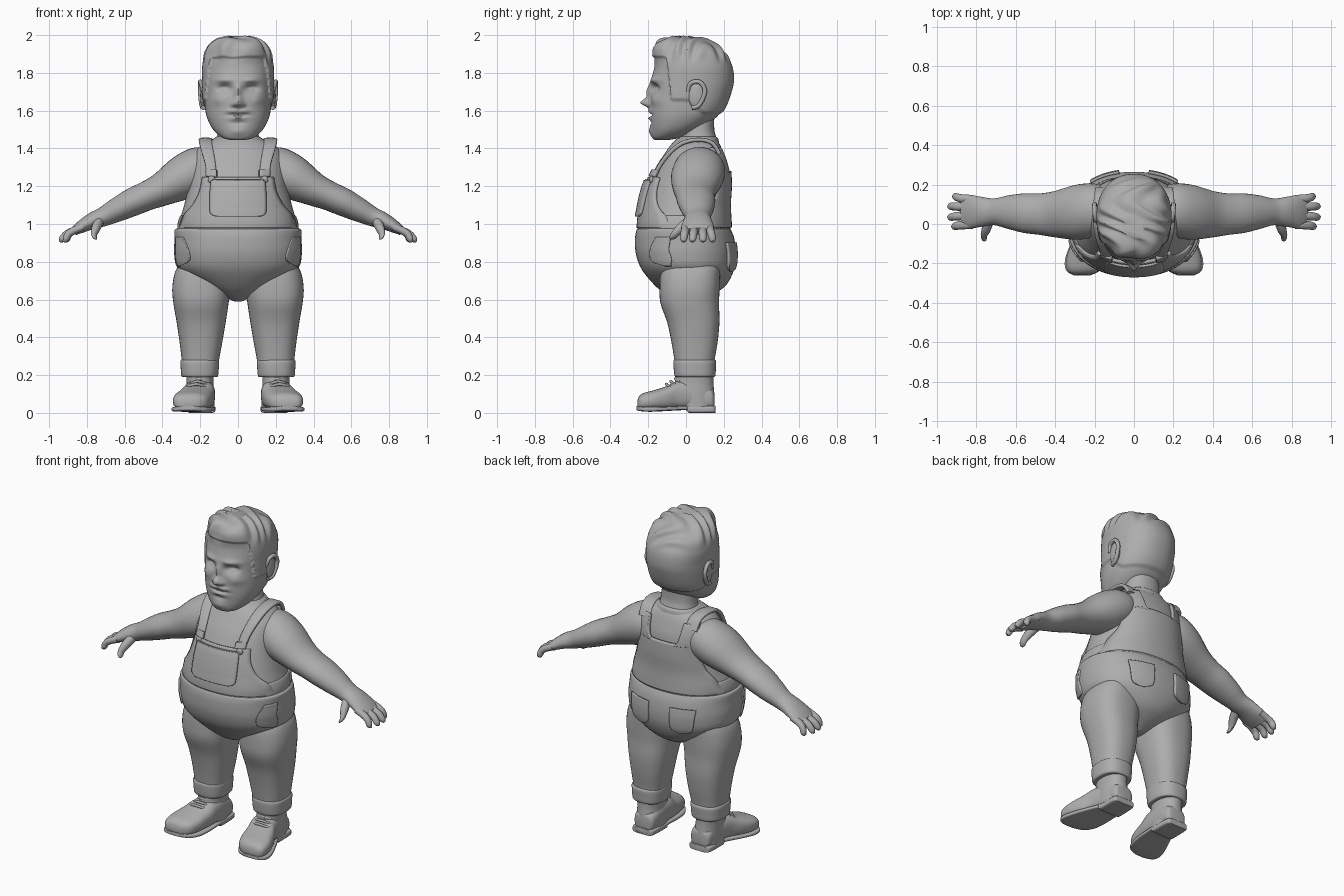
import bpy, bmesh, math
from mathutils import Vector

grey = bpy.data.materials.new("plain_grey")
grey.diffuse_color = (0.42, 0.42, 0.42, 1)


def finish(name, bm, angle=45):
    bmesh.ops.recalc_face_normals(bm, faces=bm.faces)
    me = bpy.data.meshes.new(name)
    bm.to_mesh(me)
    bm.free()
    me.materials.append(grey)
    ob = bpy.data.objects.new(name, me)
    bpy.context.collection.objects.link(ob)
    bpy.context.view_layer.objects.active = ob
    ob.select_set(True)
    bpy.ops.object.shade_smooth_by_angle(angle=math.radians(angle))
    ob.select_set(False)
    return ob


def spline(keys, steps):
    """Smooth interpolation through tuples of numbers."""
    out = []
    for i in range(len(keys) - 1):
        a, b, c, d = (keys[max(0, min(len(keys) - 1, i + j))] for j in (-1, 0, 1, 2))
        for s in range(steps):
            t = s / steps
            out.append(tuple(q + 0.5 * t * (r - p + t * (2 * p - 5 * q + 4 * r - w + t * (3 * (q - r) + w - p)))
                             for p, q, r, w in zip(a, b, c, d)))
    return out + [keys[-1]]


def loft(name, rings, warp=None, angle=45):
    bm = bmesh.new()
    rows = [[bm.verts.new(warp(p) if warp else p) for p in ring] for ring in rings]
    n = len(rows[0])
    for a, b in zip(rows, rows[1:]):
        for i in range(n):
            bm.faces.new((a[i], a[(i + 1) % n], b[(i + 1) % n], b[i]))
    for r in (rows[0], rows[-1]):
        bm.faces.new(r)
    return finish(name, bm, angle)


def oval(i, count, n):
    a = 2 * math.pi * i / count
    c, s = math.cos(a), math.sin(a)
    return math.copysign(abs(c) ** (2 / n), c), math.copysign(abs(s) ** (2 / n), s)


def column(name, keys, side=1, axis="z", n=2.2, count=40, steps=5, warp=None, angle=45):
    """Loft of rounded sections; key = (level, x0, x1, low, high)."""
    rings = []
    for l, x0, x1, lo, hi in spline(keys, steps):
        ring = []
        for i in range(count):
            c, s = oval(i, count, n)
            x, o = side * ((x0 + x1) / 2 + (x1 - x0) / 2 * c), (lo + hi) / 2 + (hi - lo) / 2 * s
            ring.append(Vector((x, o, l) if axis == "z" else (x, l, o)))
        rings.append(ring)
    return loft(name, rings, warp, angle)


def tube(name, keys, side=1, across=(0, 1, 0), n=2, count=20, steps=5):
    """Loft along a path; key = (x, y, z, half width, half thickness)."""
    pts, across, rings = spline(keys, steps), Vector(across), []
    for k, p in enumerate(pts):
        t = Vector(pts[min(k + 1, len(pts) - 1)][:3]) - Vector(pts[max(k - 1, 0)][:3])
        nor = t.cross(across).normalized()
        ring = []
        for i in range(count):
            c, s = oval(i, count, n)
            q = Vector(p[:3]) + across * p[3] * c + nor * p[4] * s
            ring.append(Vector((q.x * side, q.y, q.z)))
        rings.append(ring)
    return loft(name, rings)


def surface(table, x, z, face, n=2.2):
    """Depth of a symmetric column at (x, z); face -1 front, 1 back."""
    l, x0, x1, lo, hi = min(table, key=lambda r: abs(r[0] - z))
    u = min(1, abs(x) / x1)
    return (lo + hi) / 2 + face * (hi - lo) / 2 * (1 - u ** n) ** (1 / n)


def plate(name, table, face, rows, off, thick=0.02, cols=20):
    """Cloth panel that follows a column; row = (z, x from, x to)."""
    bm = bmesh.new()
    grid = []
    for z, a, b in spline(rows, 6):
        xs = [a + (b - a) * i / cols for i in range(cols + 1)]
        grid.append([bm.verts.new((x, surface(table, x, z, face) + face * off, z)) for x in xs])
    for r, q in zip(grid, grid[1:]):
        for i in range(cols):
            bm.faces.new((r[i], r[i + 1], q[i + 1], q[i]))
    ob = finish(name, bm)
    mod = ob.modifiers.new("thickness", "SOLIDIFY")
    mod.thickness, mod.offset = thick, 0


def ball(name, at, size):
    bm = bmesh.new()
    bmesh.ops.create_uvsphere(bm, u_segments=20, v_segments=12, radius=1)
    for v in bm.verts:
        v.co = Vector(at) + Vector(a * b for a, b in zip(v.co, size))
    finish(name, bm)


# Shirt torso and trouser seat
torso = [(0.90, -.30, .30, -.24, .23), (1.0, -.31, .31, -.245, .225), (1.1, -.285, .285, -.23, .22),
         (1.2, -.262, .262, -.205, .225), (1.3, -.25, .25, -.16, .22), (1.37, -.235, .235, -.115, .20),
         (1.42, -.19, .19, -.08, .18), (1.455, -.12, .12, -.045, .155)]
pants = [(.59, -.02, .02, -.03, .06), (.63, -.11, .11, -.11, .15), (.68, -.205, .205, -.17, .215),
         (.76, -.315, .315, -.235, .255), (.84, -.338, .338, -.265, .265), (.92, -.336, .336, -.27, .256),
         (.965, -.336, .336, -.263, .24), (.975, -.325, .325, -.255, .232)]
column("shirt_torso", torso, count=64)
column("trouser_seat", pants, count=64)
T, P = spline(torso, 30), spline(pants, 30)

# Overalls: waist band, bib, back panel, pockets
column("overall_waist", [(.95, -.322, .322, -.258, .236), (1.0, -.32, .32, -.256, .236),
                         (1.04, -.308, .308, -.249, .233), (1.045, -.298, .298, -.24, .225)], count=64)
plate("bib", T, -1, [(.98, -.305, .305), (1.04, -.285, .285), (1.1, -.235, .235), (1.17, -.2, .2), (1.245, -.185, .185)], .006)
plate("back_panel", T, 1, [(.98, -.305, .305), (1.06, -.275, .275), (1.13, -.235, .235), (1.2, -.215, .215), (1.28, -.205, .205)], .008)
plate("chest_pocket", T, -1, [(1.04, -.115, .115), (1.05, -.14, .14), (1.07, -.148, .148), (1.14, -.148, .148),
                              (1.22, -.142, .142), (1.23, -.13, .13)], .022, .016)
for s, tag in ((1, "left"), (-1, "right")):
    plate("back_shoulder_" + tag, T, 1, [(1.27, s * .07, s * .205), (1.30, s * .1, s * .2), (1.4, s * .115, s * .19)], .008)
    plate("back_pocket_" + tag, P, 1, [(.75, s * .125, s * .155), (.775, s * .08, s * .2), (.86, s * .075, s * .215),
                                       (.90, s * .075, s * .22)], .006, .016)
    plate("side_pocket_" + tag, P, -1, [(.78, s * .30, s * .315), (.81, s * .255, s * .325), (.87, s * .265, s * .327),
                                        (.93, s * .29, s * .327)], .004, .012)
    # Shoulder straps and buckles
    f = lambda x, z, d: surface(T, x, z, d) + d * .012
    tube("strap_" + tag, [(.14, f(.14, 1.25, -1), 1.25, .026, .011), (.147, f(.147, 1.32, -1), 1.32, .028, .011),
                          (.163, f(.163, 1.39, -1), 1.39, .032, .011), (.172, -.01, 1.432, .034, .011),
                          (.172, .07, 1.446, .036, .011), (.165, .14, 1.428, .038, .011),
                          (.158, f(.158, 1.37, 1), 1.37, .04, .011)], s, (1, 0, 0), n=4)
    plate("buckle_" + tag, T, -1, [(1.25, s * .112, s * .168), (1.285, s * .112, s * .168)], .022, .02, 4)
    ball("button_" + tag, (s * .14, f(.14, 1.235, -1) - .006, 1.235), (.02, .012, .02))

    # Arm, palm and fingers
    tube("arm_" + tag, [(.12, .07, 1.315, .11, .09), (.20, .07, 1.29, .135, .12), (.29, .06, 1.245, .14, .118),
                        (.40, .05, 1.185, .118, .09), (.48, .05, 1.15, .105, .078), (.56, .055, 1.115, .1, .074),
                        (.64, .06, 1.075, .085, .064), (.71, .062, 1.04, .068, .052), (.77, .062, 1.017, .075, .044),
                        (.83, .062, .985, .085, .033), (.87, .062, .96, .078, .022)], s, count=32)
    for i, (y0, y1, x1) in enumerate(((-.005, -.012, .925), (.042, .035, .945), (.088, .09, .945), (.128, .14, .92))):
        tube(f"finger_{i}_{tag}", [(.82, y0, .985, .02, .02), (.865, y0, .967, .022, .02), ((.87 + x1) / 2, (y0 + y1) / 2, .947, .021, .019),
                                   (x1 - .012, y1, .918, .018, .017), (x1, y1, .907, .006, .006)], s, count=12, steps=4)
    tube("thumb_" + tag, [(.73, .03, 1.02, .03, .03), (.75, -.02, .985, .03, .027), (.762, -.05, .955, .022, .022),
                          (.762, -.07, .93, .019, .018), (.76, -.077, .92, .007, .006)], s, (.6, .7, .4), count=12)

    # Trouser leg and rolled cuff
    column("leg_" + tag, [(.79, .05, .31, -.12, .18), (.74, .04, .335, -.135, .18), (.66, .04, .348, -.14, .178),
                          (.58, .05, .342, -.135, .175), (.48, .065, .325, -.1, .177), (.38, .082, .31, -.078, .168),
                          (.28, .1, .298, -.062, .152), (.21, .108, .292, -.055, .148)], s, n=2.5)
    column("cuff_" + tag, [(.19, .115, .288, -.05, .145), (.195, .106, .3, -.06, .155), (.23, .102, .303, -.065, .158),
                           (.272, .1, .305, -.067, .16), (.28, .106, .297, -.06, .152)], s, n=2.5, steps=3)

    # Boot: shaft, foot, sole, heel, laces
    column("boot_shaft_" + tag, [(.03, .125, .27, -.06, .15), (.1, .125, .272, -.07, .15), (.16, .13, .272, -.06, .145),
                                 (.21, .128, .275, -.055, .145)], s)
    column("boot_foot_" + tag, [(.15, .16, .23, .03, .1), (.135, .13, .258, .015, .13), (.05, .122, .268, .015, .17), (-.04, .122, .29, .015, .17),
                                (-.10, .13, .318, .012, .142), (-.17, .142, .342, .012, .12), (-.225, .165, .342, .012, .105),
                                (-.25, .2, .325, .02, .085), (-.258, .235, .295, .035, .06)], s, "y", n=2.6)
    column("boot_sole_" + tag, [(.155, .15, .24, 0, .035), (.14, .125, .266, 0, .038), (.02, .12, .27, 0, .038), (.0, .12, .275, .014, .038),
                                (-.1, .122, .322, .01, .034), (-.18, .135, .35, .006, .032), (-.235, .17, .345, .008, .034),
                                (-.262, .225, .305, .015, .036)], s, "y", n=5)
    for i in range(3):
        y, z = -.052 - .024 * i, .182 - .014 * i
        tube(f"lace_{i}_{tag}", [(.155 + .004 * i, y + .02, z - .02, .008, .008), (.205 + .008 * i, y - .004, z - .002, .008, .008),
                                 (.25 + .014 * i, y + .02, z - .02, .008, .008)], s, count=8)

    # Ear with rim
    ball("ear_" + tag, (s * .186, .055, 1.68), (.014, .042, .068))
    tube("ear_rim_" + tag, [(.186, .01, 1.70, .01, .01), (.195, .025, 1.745, .012, .012), (.2, .075, 1.75, .012, .012),
                            (.2, .1, 1.70, .012, .012), (.193, .07, 1.63, .012, .012), (.185, .03, 1.615, .012, .012)],
         s, (1, 0, 0), count=10)

# Neck and shirt collar
column("neck", [(1.40, -.13, .13, -.04, .17), (1.46, -.112, .112, -.025, .16), (1.50, -.105, .105, -.02, .15), (1.58, -.1, .1, -.02, .15)])
column("collar", [(1.43, -.14, .14, -.055, .175), (1.452, -.128, .128, -.045, .17), (1.462, -.113, .113, -.03, .16)])

# Head: facial bumps are (x, z, x size, z size, depth), mirrored in x
bumps = [(0, 1.70, .018, .04, .022), (0, 1.642, .022, .022, .05), (.026, 1.632, .012, .012, .018),
         (.072, 1.718, .036, .022, -.034), (.072, 1.712, .016, .01, .012), (.07, 1.762, .045, .014, .012),
         (.105, 1.655, .035, .025, .01), (0, 1.576, .05, .006, -.016), (0, 1.560, .035, .008, .01),
         (.03, 1.598, .03, .01, .012), (0, 1.535, .04, .008, -.008), (0, 1.49, .045, .025, .012)]


def smooth(t):
    t = max(0, min(1, t))
    return t * t * (3 - 2 * t)


def face_and_hair(p):
    x, y, z = p
    front = smooth((-.03 - y) / .08)
    for bx, bz, sx, sz, d in bumps:
        y -= front * d * math.exp(-((abs(x) - bx) / sx) ** 2 - ((z - bz) / sz) ** 2)
    # Hair stands proud of the skin above the hairline
    line = 1.58 + .07 * smooth((.1 - p.y) / .1) + .225 * smooth((-.07 - p.y) / .035)
    grow = .012 * smooth((z - line) / .014)
    out = Vector((x, y - .03, 0))
    if out.length > 1e-4:
        out.normalize()
    wave = smooth((z - 1.84) / .08) * .008 * math.sin(42 * x + 9 * math.sin(14 * y))
    return Vector((x, y, z + wave * .6)) + out * (grow + wave)


column("head", [(1.445, -.04, .04, -.165, -.09), (1.458, -.085, .085, -.178, -.03), (1.50, -.132, .132, -.185, .07),
                (1.56, -.163, .163, -.19, .155), (1.62, -.175, .175, -.19, .20), (1.70, -.178, .178, -.188, .23),
                (1.76, -.178, .178, -.184, .242), (1.83, -.178, .178, -.168, .235), (1.89, -.165, .165, -.165, .205),
                (1.94, -.14, .14, -.158, .16), (1.975, -.1, .1, -.13, .1), (1.992, -.045, .045, -.06, .03)],
       n=2.25, count=128, steps=9, warp=face_and_hair, angle=60)
